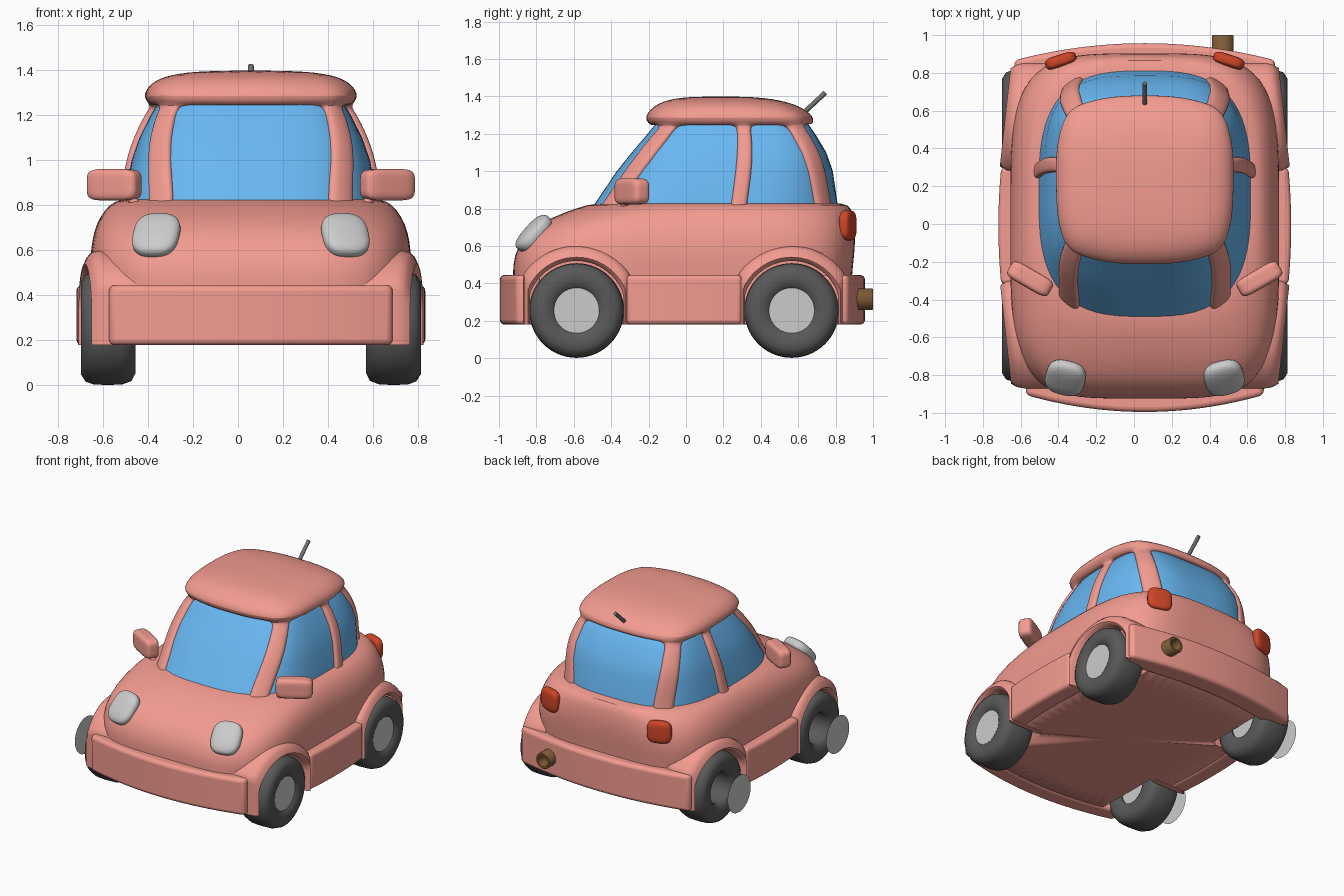
import bpy, bmesh
from math import sin, cos, radians, pi
from mathutils import Vector, Matrix

if "Cube" in bpy.data.objects:
    bpy.data.objects.remove(bpy.data.objects["Cube"])

CX = 0.057  # car centre line


def material(name, rgb):
    m = bpy.data.materials.new(name)
    m.diffuse_color = (*rgb, 1)
    m.use_nodes = True
    m.node_tree.nodes["Principled BSDF"].inputs["Base Color"].default_value = m.diffuse_color
    return m


PAINT = material("paint", (0.90, 0.33, 0.28))
GLASS = material("glass", (0.14, 0.48, 0.90))
RUBBER = material("rubber", (0.10, 0.10, 0.10))
RED = material("lamp_red", (0.62, 0.06, 0.02))
BROWN = material("pipe_brown", (0.22, 0.11, 0.04))
METAL = material("metal", (0.17, 0.17, 0.17))


def finish(name, bm, mat=None, angle=40):
    bmesh.ops.translate(bm, verts=bm.verts, vec=(CX, 0, 0))
    bmesh.ops.recalc_face_normals(bm, faces=bm.faces)
    me = bpy.data.meshes.new(name)
    bm.to_mesh(me)
    bm.free()
    ob = bpy.data.objects.new(name, me)
    bpy.context.collection.objects.link(ob)
    if mat:
        me.materials.append(mat)
    bpy.ops.object.select_all(action='DESELECT')
    bpy.context.view_layer.objects.active = ob
    ob.select_set(True)
    bpy.ops.object.shade_smooth_by_angle(angle=radians(angle))
    return ob


def loft(name, rings, mat=None, caps=(True, True), loop=False, keep=None, angle=40):
    """Skin closed rings of equal length; keep(row, column) can leave holes."""
    bm = bmesh.new()
    rows = [[bm.verts.new(p) for p in r] for r in rings]
    n = len(rows[0])
    for i in range(len(rows) - (0 if loop else 1)):
        a, b = rows[i], rows[(i + 1) % len(rows)]
        for j in range(n):
            if keep is None or keep(i, j):
                k = (j + 1) % n
                bm.faces.new((a[j], a[k], b[k], b[j]))
    if not loop and caps[0]:
        bm.faces.new(rows[0])
    if not loop and caps[1]:
        bm.faces.new(rows[-1])
    bmesh.ops.delete(bm, geom=[v for v in bm.verts if not v.link_faces], context='VERTS')
    return finish(name, bm, mat, angle)


def oval(row, angles):
    """Horizontal superellipse: z, half width, front y, back y, exponent."""
    z, a, y0, y1, n = row
    out = []
    for d in angles:
        c, s = cos(radians(d)), sin(radians(d))
        r = (abs(c) ** n + abs(s) ** n) ** (-1 / n)
        out.append((a * r * c, (y0 + y1) / 2 + (y1 - y0) / 2 * r * s, z))
    return out


def subsurf(ob, levels):
    m = ob.modifiers.new("subsurf", 'SUBSURF')
    m.levels = m.render_levels = levels


def disc(name, x, r, y, z, mat=None):
    bm = bmesh.new()
    bm.faces.new([bm.verts.new((x, y + r * cos(i * pi / 24), z + r * sin(i * pi / 24))) for i in range(48)])
    return finish(name, bm, mat)


def blob(name, loc, size, yaw, tilt, n, mat=None):
    """Rounded box (superellipsoid)."""
    bm = bmesh.new()
    bmesh.ops.create_uvsphere(bm, u_segments=40, v_segments=24, radius=1)
    for v in bm.verts:
        v.co /= sum(abs(c) ** n for c in v.co) ** (1 / n)
    m = (Matrix.Translation(loc) @ Matrix.Rotation(radians(yaw), 4, 'Z') @ Matrix.Rotation(radians(tilt), 4, 'X')
         @ Matrix.Diagonal((size[0] / 2, size[1] / 2, size[2] / 2, 1)))
    bmesh.ops.transform(bm, matrix=m, verts=bm.verts)
    return finish(name, bm, mat, 60)


def rod(name, p, q, r, mat=None):
    p, q = Vector(p), Vector(q)
    rot = (q - p).to_track_quat('Z', 'Y')
    rings = [[e + rot @ Vector((r * cos(k * pi / 10), r * sin(k * pi / 10), 0)) for k in range(20)] for e in (p, q)]
    return loft(name, rings, mat)


def bowed_bar(name, half, outer, bow, depth, place):
    """Bumper or sill: a bar with a bowed outer face and rounded edges."""
    rings = []
    for i in range(25):
        s = i / 12 - 1
        o = outer - bow * s * s
        rings.append([place(s * half, d, z) for d, z in
                      ((o, 0.18), (o, 0.445), (o - depth, 0.445), (o - depth, 0.18))])
    ob = loft(name, rings, PAINT)
    b = ob.modifiers.new("bevel", 'BEVEL')
    b.width, b.segments, b.limit_method, b.angle_limit = 0.025, 4, 'ANGLE', radians(40)


# lower body with hood
BODY = [(0.18, 0.68, -0.90, 0.87, 4.5), (0.188, 0.685, -0.905, 0.875, 4.5), (0.44, 0.705, -0.93, 0.885, 4.5),
        (0.55, 0.715, -0.92, 0.90, 4.5), (0.65, 0.705, -0.87, 0.905, 4.3), (0.72, 0.685, -0.785, 0.90, 4),
        (0.78, 0.65, -0.65, 0.89, 3.6), (0.82, 0.605, -0.53, 0.87, 3.2), (0.835, 0.55, -0.45, 0.82, 3)]
body = loft("body", [oval(r, [i * 5.625 for i in range(64)]) for r in BODY], PAINT)
subsurf(body, 1)

# cabin glass
CABIN = [(0.78, 0.57, -0.52, 0.82, 3), (0.83, 0.56, -0.485, 0.81, 3), (1.0, 0.53, -0.37, 0.785, 3.3),
         (1.1, 0.495, -0.29, 0.75, 3.6), (1.2, 0.445, -0.205, 0.69, 3.9), (1.25, 0.415, -0.165, 0.655, 4)]
loft("windows", [oval(r, [i * 3.75 for i in range(96)]) for r in CABIN + [(1.29, 0.39, -0.12, 0.60, 4)]], GLASS)

# roof and pillars: one shell with the window openings left out
ROOF = [(1.285, 0.46, -0.205, 0.665, 4), (1.325, 0.43, -0.165, 0.60, 3.6),
        (1.357, 0.36, -0.10, 0.50, 3.2), (1.375, 0.20, 0.02, 0.34, 3)]
KEYS = [(-90, -90), (-72, -68), (-56.5, -49.5), (-50.5, -43), (-44.5, -36.5), (-30, -24), (-10, -8), (7, 3.5),
        (10.5, 8.5), (14.5, 13.5), (28, 24), (46, 36.5), (52, 43), (58.5, 49.5), (74, 68), (90, 90)]
KEYS += [(180 - a, 180 - b) for a, b in KEYS[-2:0:-1]]
PILLARS = {2, 3, 7, 8, 11, 12}


def column_angles(z):
    t = min(max((z - 0.83) / 0.42, 0), 1)
    return [a + (b - a) * t for a, b in KEYS]


frame = loft("roof_and_pillars", [oval(r, column_angles(r[0])) for r in CABIN + ROOF], PAINT, caps=(False, True),
             keep=lambda i, j: i > 4 or j in PILLARS or 29 - j in PILLARS, angle=60)
sol = frame.modifiers.new("solidify", 'SOLIDIFY')
sol.thickness, sol.offset = 0.05, 0
subsurf(frame, 2)

# bumpers
bowed_bar("front_bumper", 0.63, 0.995, 0.09, 0.13, lambda l, d, z: (l, -d, z))
bowed_bar("rear_bumper", 0.69, 0.957, 0.09, 0.15, lambda l, d, z: (l, d, z))

TYRE = [(.11, .53), (.15, .515), (.2, .512), (.235, .53), (.25, .57), (.253, .635), (.25, .70),
        (.237, .735), (.205, .755), (.16, .753), (.125, .74), (.11, .72)]


def fender(name, sx, yc):
    """Arch over the wheel with straight legs, outer face following the body."""
    rings = []
    for k in range(-1, 34):
        a = pi * min(max(k, 0), 32) / 32
        leg = k in (-1, 33)
        ring = []
        for r, dx, lim in ((.265, None, .25), (.265, .02, .25), (.285, 0, .26), (.318, .015, .27),
                           (.338, .035, .28), (.345, .065, .285), (.345, None, .285)):
            y = yc + min(max(r * cos(a), -lim), lim)
            z = 0.18 if leg else 0.255 + r * sin(a)
            xo = 0.768 - 0.11 * max(0, abs(y) - 0.3)
            ring.append((sx * (0.5 if dx is None else xo - dx), y, z))
        rings.append(ring)
    return loft(name, rings, PAINT, angle=50)


for side, sx in (("right", 1), ("left", -1)):
    bowed_bar(f"{side}_sill", 0.31, 0.775, 0.015, 0.13, lambda l, d, z: (sx * d, l - 0.01, z))
    for end, yc in (("front", -0.585), ("rear", 0.565)):
        tag = f"{end}_{side}"
        # wheel well cut from the body
        cutter = rod(f"{tag}_well_cutter", (sx * 0.47, yc, 0.255), (sx * 0.95, yc, 0.255), 0.268)
        cutter.hide_render = True
        cutter.hide_viewport = True
        cut = body.modifiers.new("well", 'BOOLEAN')
        cut.operation, cut.object, cut.solver = 'DIFFERENCE', cutter, 'EXACT'
        # tyre, hub and fender
        loft(f"{tag}_tyre", [[(sx * x, yc + r * cos(k * pi / 28), 0.255 + r * sin(k * pi / 28)) for r, x in TYRE]
                             for k in range(56)], RUBBER, loop=True, angle=60)
        disc(f"{tag}_hub", 0.735 if sx > 0 else -0.887, 0.135, yc, 0.255)
        if sx < 0:
            disc(f"{tag}_inner_hub", -0.54, 0.12, yc, 0.255)
        fender(f"{tag}_fender", sx, yc)
    # lamps
    blob(f"{side}_headlight", (sx * 0.42, -0.815, 0.668), (0.21, 0.09, 0.235), sx * 14, -42, 2.8)
    blob(f"{side}_tail_light", (sx * 0.445, 0.865, 0.71), (0.17, 0.065, 0.16), sx * -18, 0, 3.5, RED)
    # door mirrors
    blob(f"{side}_mirror", (sx * 0.607, -0.29, 0.892), (0.25, 0.10, 0.14), sx * 30, 0, 5, PAINT)
    rod(f"{side}_mirror_stalk", (sx * 0.50, -0.34, 0.79), (sx * 0.56, -0.31, 0.87), 0.02, PAINT)

# exhaust pipe, hollow at the end
PIPE = [(0.058, 0.84), (0.058, 0.995), (0.054, 1.0), (0.04, 1.0), (0.036, 0.99), (0.036, 0.90)]
loft("exhaust", [[(0.413 + r * cos(k * pi / 14), y, 0.315 + r * sin(k * pi / 14)) for k in range(28)]
                 for r, y in PIPE], BROWN)

# aerial
rod("aerial", (0, 0.60, 1.285), (0, 0.745, 1.42), 0.013, METAL)
